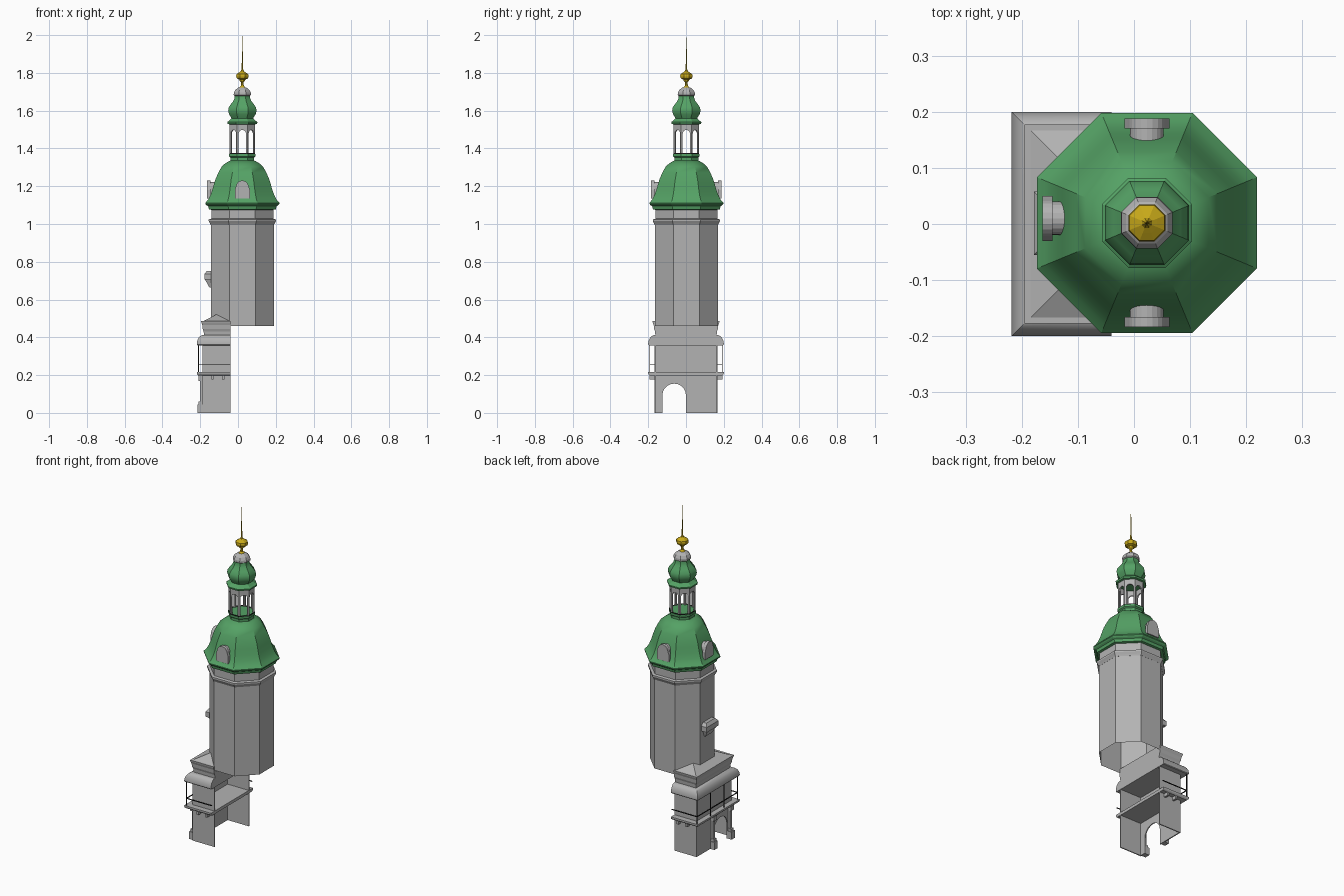
import bpy, bmesh, math
from mathutils import Vector

cube = bpy.data.objects.get("Cube")
if cube:
    bpy.data.objects.remove(cube, do_unlink=True)


def material(name, rgb):
    m = bpy.data.materials.new(name)
    m.use_nodes = True
    m.diffuse_color = (*rgb, 1)
    m.node_tree.nodes["Principled BSDF"].inputs["Base Color"].default_value = (*rgb, 1)
    return m


STONE = material("stone grey", (0.45, 0.45, 0.45))
GREEN = material("copper green", (0.09, 0.36, 0.13))
GOLD = material("gold", (0.58, 0.40, 0.01))
IRON = material("black iron", (0.012, 0.012, 0.012))

CX, CY = 0.023, 0.002            # tower axis
X0, X1, YB = -0.218, -0.04, 0.2  # gatehouse outline


def finish(name, bm, mat, smooth=False):
    bmesh.ops.recalc_face_normals(bm, faces=bm.faces)
    me = bpy.data.meshes.new(name)
    bm.to_mesh(me)
    bm.free()
    me.materials.append(mat)
    ob = bpy.data.objects.new(name, me)
    bpy.context.collection.objects.link(ob)
    if smooth:
        bpy.ops.object.select_all(action='DESELECT')
        ob.select_set(True)
        bpy.context.view_layer.objects.active = ob
        bpy.ops.object.shade_smooth_by_angle(angle=math.radians(32))
    return ob


def loft(name, rings, mat, bottom=True, top=True, smooth=False):
    """Skin a stack of point rings."""
    bm = bmesh.new()
    vs = [[bm.verts.new(p) for p in r] for r in rings]
    n = len(vs[0])
    for a, b in zip(vs, vs[1:]):
        for i in range(n):
            j = (i + 1) % n
            bm.faces.new((a[i], a[j], b[j], b[i]))
    if bottom:
        bm.faces.new(vs[0])
    if top:
        bm.faces.new(vs[-1])
    return finish(name, bm, mat, smooth)


def octagon(name, profile, mat, **kw):
    """Octagonal solid from (apothem, z) pairs, flats facing the axes."""
    rings = []
    for a, z in profile:
        r = a / math.cos(math.pi / 8)
        rings.append([(CX + r * math.cos(math.pi * (i + .5) / 4),
                       CY + r * math.sin(math.pi * (i + .5) / 4), z) for i in range(8)])
    return loft(name, rings, mat, **kw)


def ledge(name, profile, mat, **kw):
    """Three-sided moulding round the gatehouse from (inset, z) pairs."""
    return loft(name, [[(X0 + d, -YB + d, z), (X1, -YB + d, z),
                        (X1, YB - d, z), (X0 + d, YB - d, z)] for d, z in profile], mat, **kw)


def box(name, lo, hi, mat):
    return loft(name, [[(lo[0], lo[1], z), (hi[0], lo[1], z),
                        (hi[0], hi[1], z), (lo[0], hi[1], z)] for z in (lo[2], hi[2])], mat)


def arc(u, v, r, steps=10):
    """Half circle from right to left over centre (u, v)."""
    return [(u + r * math.cos(math.pi * i / steps), v + r * math.sin(math.pi * i / steps))
            for i in range(steps + 1)]


def plate(name, pts, origin, angle, depth, mat):
    """Outline (u, z) extruded outward along the given compass angle."""
    n = Vector((math.cos(angle), math.sin(angle), 0))
    u = Vector((-n.y, n.x, 0))
    bm = bmesh.new()
    f = bm.faces.new([bm.verts.new(Vector(origin) + u * a + Vector((0, 0, z))) for a, z in pts])
    ext = bmesh.ops.extrude_face_region(bm, geom=[f])
    bmesh.ops.translate(bm, vec=n * depth,
                        verts=[e for e in ext["geom"] if isinstance(e, bmesh.types.BMVert)])
    return finish(name, bm, mat)


def pierced(hw, z0, z1, u, r, spring):
    """Wall outline with an arched opening rising from its foot."""
    return ([(-hw, z0), (-hw, z1), (hw, z1), (hw, z0), (u + r, z0)]
            + arc(u, spring, r) + [(u - r, z0)])


# Tower shaft, open underneath, with its mouldings
octagon("tower_shaft", [(.1665, .46), (.1665, 1.0)], STONE, bottom=False, top=False)
octagon("string_course", [(.167, .995), (.171, 1.003), (.178, 1.015), (.178, 1.024), (.164, 1.028)], STONE)
octagon("frieze", [(.164, 1.025), (.164, 1.085)], STONE)

# Bell-shaped main roof
octagon("eaves_cornice", [(.164, 1.075), (.177, 1.078), (.181, 1.094), (.19, 1.1), (.196, 1.107), (.196, 1.112)], GREEN)
octagon("bell_roof", [(.196, 1.112), (.182, 1.128), (.17, 1.15), (.159, 1.18), (.150, 1.212), (.141, 1.24),
                      (.127, 1.272), (.110, 1.303), (.092, 1.32), (.070, 1.333)], GREEN, smooth=True)

# Dormers on three sides of the roof
for side, ang, c in (("front", -math.pi / 2, (CX, CY)), ("back", math.pi / 2, (CX, CY)),
                     ("right", math.pi, (CX, .01))):
    d = Vector((math.cos(ang), math.sin(ang), 0))
    base = Vector((c[0], c[1], 0))
    plate(side + "_dormer_body", [(-.03, 1.14), (.03, 1.14)] + arc(0, 1.192, .03),
          base + d * .13, ang, .042, STONE)
    plate(side + "_dormer_face",
          [(-.04, 1.135), (.04, 1.135), (.04, 1.18), (.035, 1.195)] + arc(0, 1.197, .033)[1:-1]
          + [(-.035, 1.195), (-.04, 1.18)], base + d * .168, ang, .018, STONE)

# Open lantern
octagon("lantern_base", [(.070, 1.33), (.063, 1.337), (.063, 1.352), (.070, 1.358), (.070, 1.37)], GREEN)
side_half = .067 * math.tan(math.pi / 8)
for i in range(8):
    a = i * math.pi / 4
    d = Vector((math.cos(a), math.sin(a), 0))
    plate(f"lantern_arch_{i}", pierced(side_half, 1.368, 1.535, 0, .0195, 1.478),
          Vector((CX, CY, 0)) + d * .067, a, -.008, STONE)
octagon("lantern_rail", [(.066, 1.368), (.068, 1.368), (.068, 1.375), (.066, 1.375)], IRON, bottom=False, top=False)

# Onion cupola, cap and finial
octagon("cupola_cornice", [(.066, 1.527), (.078, 1.53), (.080, 1.54), (.070, 1.547), (.056, 1.56)], GREEN)
octagon("cupola", [(.056, 1.555), (.060, 1.565), (.071, 1.582), (.075, 1.600), (.072, 1.617), (.060, 1.635),
                   (.047, 1.652), (.041, 1.668), (.040, 1.685)], GREEN, smooth=True)
octagon("cupola_cap", [(.040, 1.678), (.046, 1.683), (.045, 1.695), (.037, 1.71), (.022, 1.722), (.008, 1.725)], STONE)
octagon("finial", [(.016, 1.722), (.008, 1.732), (.006, 1.75), (.014, 1.757), (.016, 1.765), (.029, 1.77),
                   (.033, 1.782), (.031, 1.793), (.018, 1.802), (.009, 1.808), (.004, 1.82)], GOLD)
octagon("spire_needle", [(.005, 1.81), (.0028, 1.86), (.0018, 1.94), (.0004, 2.0)], GOLD)

# Small oriel on the shaft
box("oriel_box", (-.178, -.055, .705), (-.14, .058, .735), STONE)
loft("oriel_roof", [[(-.178, -.055, .735), (-.14, -.055, .735), (-.14, .058, .735), (-.178, .058, .735)],
                    [(-.165, -.04, .752), (-.14, -.04, .752), (-.14, .043, .752), (-.165, .043, .752)]], STONE)
loft("oriel_corbel", [[(-.152, -.03, .665), (-.14, -.03, .665), (-.14, .033, .665), (-.152, .033, .665)],
                      [(-.174, -.042, .705), (-.14, -.042, .705), (-.14, .045, .705), (-.174, .045, .705)]], STONE)

# Gatehouse walls, open towards the tower
plate("gate_wall", pierced(.165, 0, .2, .0625, .0625, .0925), (-.187, 0, 0), math.pi, -.006, STONE)
box("upper_wall", (-.187, -.165, .2), (-.181, .165, .37), STONE)
for side, s in (("front", -1), ("back", 1)):
    y0, y1 = sorted((s * .160, s * .166))
    box(side + "_side_wall", (-.187, y0, 0), (X1, y1, .37), STONE)
    for k, x in enumerate((-.135, -.078)):
        y0, y1 = sorted((s * .16, s * .192))
        box(f"{side}_bracket_{k}", (x - .006, y0, .178), (x + .006, y1, .202), STONE)

# Bollards and slim columns beside the gate
for name, y in (("front", -.143), ("back", .02)):
    box(name + "_bollard", (-.214, y - .016, 0), (-.185, y + .016, .045), STONE)
    box(name + "_bollard_cap", (-.208, y - .012, .045), (-.185, y + .012, .06), STONE)
    box(name + "_gate_column", (-.2, y - .009, .06), (-.185, y + .009, .17), STONE)
    box(name + "_column_head", (-.21, y - .013, .17), (-.185, y + .013, .202), STONE)

# Balcony, curved canopy, parapet and hipped roof
ledge("balcony_slab", [(.008, .198), (.002, .204), (0, .208), (0, .216)], STONE)
ledge("canopy", [(.003, .358), (0, .362), (0, .368), (.003, .384), (.009, .397),
                 (.017, .406), (.027, .411), (.039, .412)], STONE, smooth=True)
ledge("parapet", [(.038, .41), (.036, .432), (.031, .445), (.029, .465), (.024, .478), (.023, .486)], STONE)
loft("hipped_roof", [[(-.184, -.167, .486), (X1, -.167, .486), (X1, .167, .486), (-.184, .167, .486)],
                     [(-.113, -.095, .522), (-.111, -.095, .522), (-.111, .095, .522), (-.113, .095, .522)]], STONE)

# Iron balcony posts and rails
R = .0025
XP, YP = X0 + .01, YB - .008
for k, (x, y) in enumerate([(XP, -YP), (XP, -YP / 3), (XP, YP / 3), (XP, YP)]):
    box(f"balcony_post_{k}", (x - R, y - R, .215), (x + R, y + R, .36), IRON)
box("front_edge_rail", (XP - R, -YP, .256), (XP + R, YP, .26), IRON)
for side, s in (("front", -1), ("back", 1)):
    box(side + "_end_rail", (XP, s * YP - R, .256), (X1, s * YP + R, .26), IRON)
